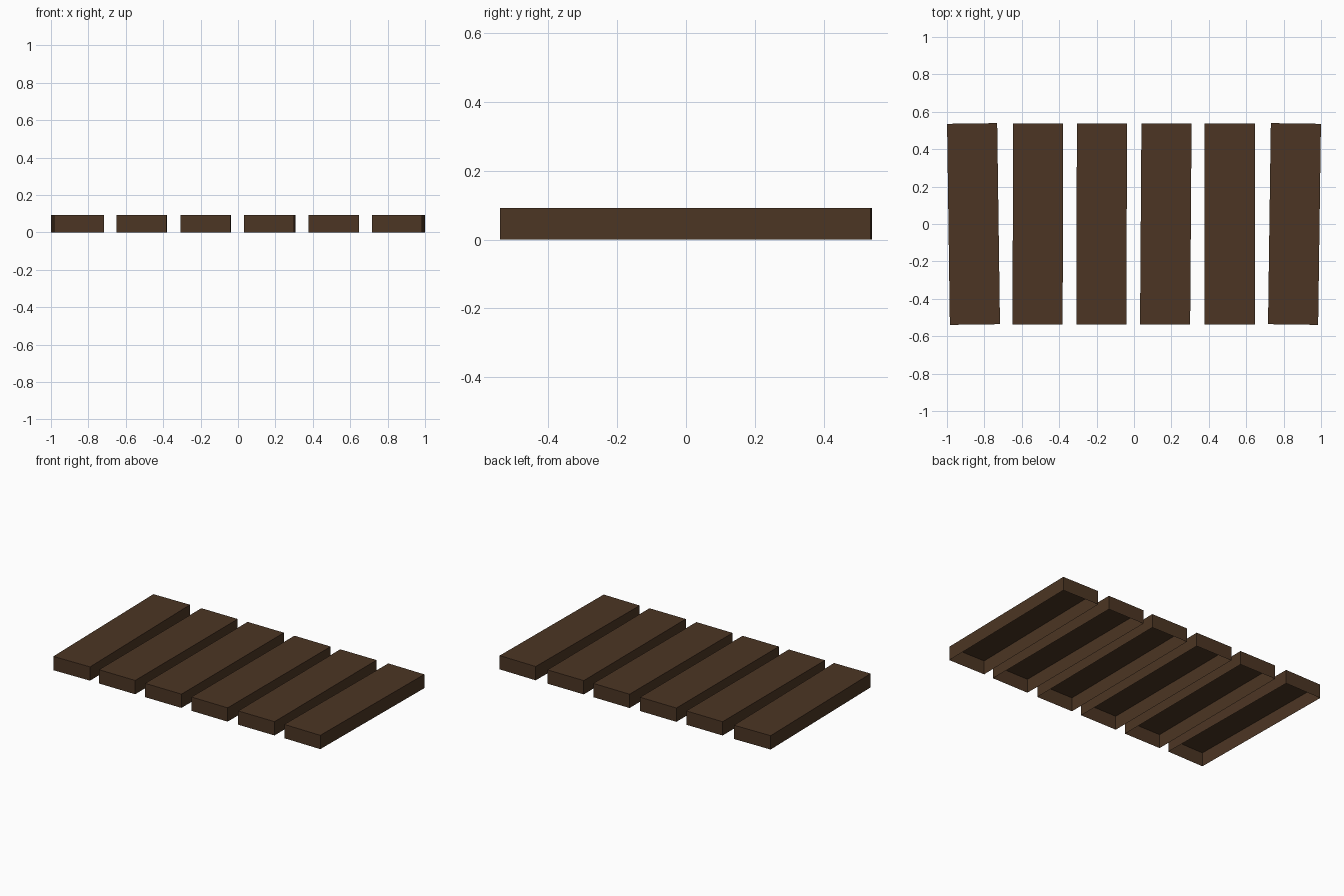
import bpy
import bmesh
from mathutils import Matrix

cube = bpy.data.objects.get("Cube")
if cube:
    bpy.data.objects.remove(cube, do_unlink=True)

WIDTH, LENGTH, HEIGHT = 0.268, 1.075, 0.092

# Dark brown wood
wood = bpy.data.materials.new("dark_brown_wood")
wood.use_nodes = True
colour = (0.072, 0.036, 0.017, 1)
wood.diffuse_color = colour
wood.node_tree.nodes["Principled BSDF"].inputs["Base Color"].default_value = colour


def add_plank(name, x, turn):
    """A hollow plank, open underneath, turned slightly about its centre."""
    bm = bmesh.new()
    bmesh.ops.create_cube(bm, size=1)
    bm.normal_update()
    underside = [f for f in bm.faces if f.normal.z < -0.5]
    bmesh.ops.delete(bm, geom=underside, context='FACES')
    bmesh.ops.scale(bm, vec=(WIDTH, LENGTH, HEIGHT), verts=bm.verts)
    bmesh.ops.translate(bm, vec=(0, 0, HEIGHT / 2), verts=bm.verts)
    mesh = bpy.data.meshes.new(name)
    bm.to_mesh(mesh)
    bm.free()
    mesh.materials.append(wood)
    plank = bpy.data.objects.new(name, mesh)
    plank.matrix_world = Matrix.Translation((x, 0, 0)) @ Matrix.Rotation(turn, 4, 'Z')
    bpy.context.collection.objects.link(plank)


# Row of loosely laid planks: centre and turn of each
layout = [(-0.858, 0.0139), (-0.514, -0.003), (-0.173, -0.003),
          (0.17, -0.007), (0.512, 0.0), (0.858, -0.0139)]
for i, (x, turn) in enumerate(layout, 1):
    add_plank(f"plank_{i}", x, turn)
